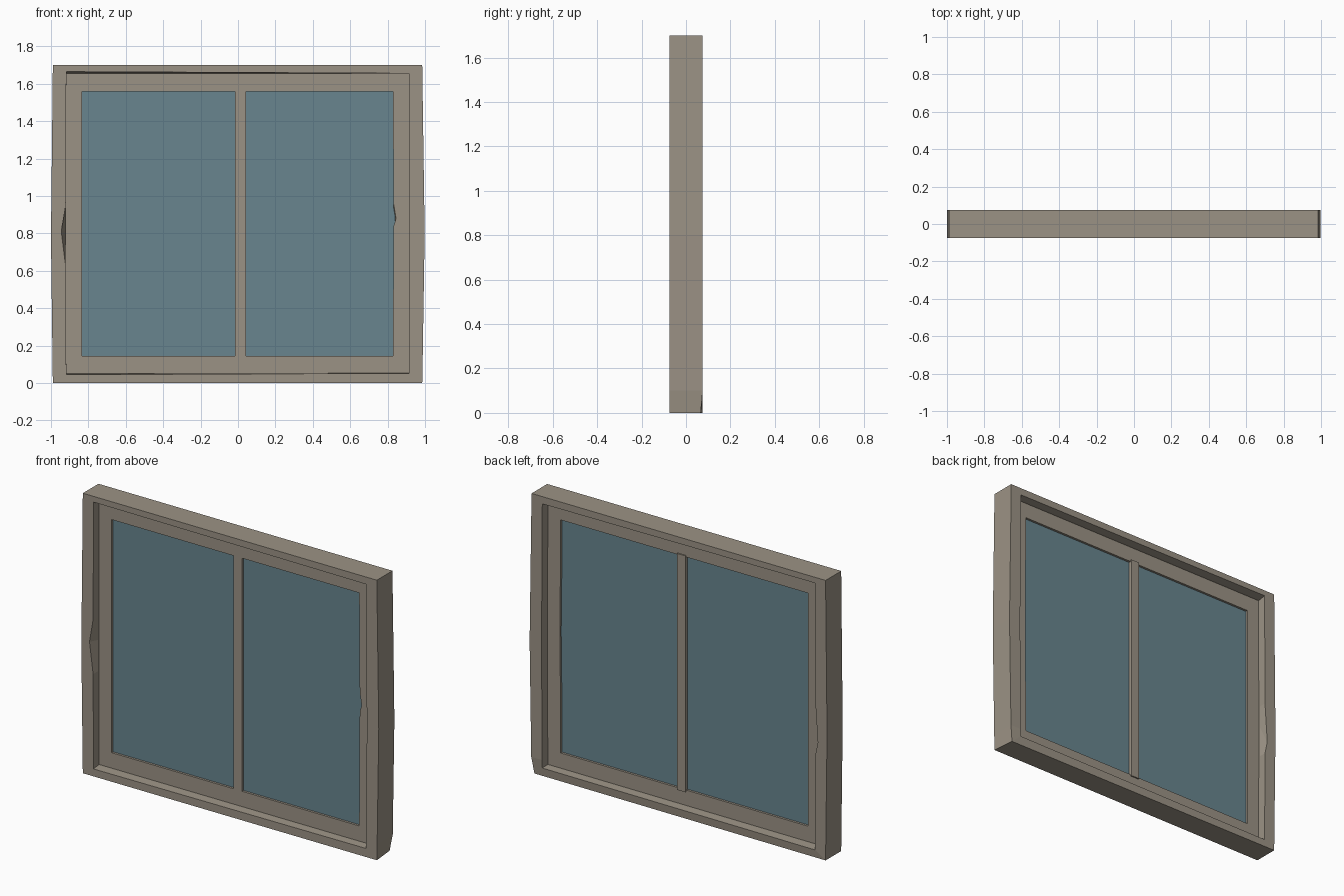
import bpy, bmesh

if "Cube" in bpy.data.objects:
    bpy.data.objects.remove(bpy.data.objects["Cube"])


def material(name, rgb):
    m = bpy.data.materials.new(name)
    m.diffuse_color = (*rgb, 1)
    m.use_nodes = True
    m.node_tree.nodes["Principled BSDF"].inputs["Base Color"].default_value = m.diffuse_color
    return m


WOOD = material("weathered grey wood", (0.33, 0.29, 0.235))
GLASS = material("blue grey glass", (0.14, 0.235, 0.275))


def finish(bm, name, mat):
    bmesh.ops.recalc_face_normals(bm, faces=bm.faces)
    me = bpy.data.meshes.new(name)
    bm.to_mesh(me)
    bm.free()
    me.materials.append(mat)
    ob = bpy.data.objects.new(name, me)
    bpy.context.collection.objects.link(ob)
    return ob


def ring(name, loops, mat):
    """Closed frame skinned through outer front, outer back, inner back, inner front loops."""
    bm = bmesh.new()
    rows = [[bm.verts.new(p) for p in loop] for loop in loops]
    n = len(rows[0])
    for a, b in zip(rows, rows[1:] + rows[:1]):
        for i in range(n):
            j = (i + 1) % n
            bm.faces.new((a[i], a[j], b[j], b[i]))
    return finish(bm, name, mat)


def box(name, x0, x1, y0, y1, z0, z1, mat):
    bm = bmesh.new()
    bmesh.ops.create_cube(bm, size=1)
    for v in bm.verts:
        v.co = (x1 if v.co.x > 0 else x0, y1 if v.co.y > 0 else y0, z1 if v.co.z > 0 else z0)
    return finish(bm, name, mat)


def loop(points, y):
    return [(x, y, z) for x, z in points]


# Outer frame: sides bulge slightly, worn by small chips
D = 0.075
outer = [(-0.99, 0), (0.985, 0), (0.987, 0.1), (0.998, 0.8), (0.985, 1.7),
         (-0.99, 1.7), (-0.998, 0.95), (-1.0, 0.81), (-0.998, 0.62)]
inner_front = [(-0.918, 0.045), (0.913, 0.052), (0.914, 0.1), (0.918, 0.8), (0.913, 1.656),
               (-0.918, 1.665), (-0.921, 0.95), (-0.945, 0.81), (-0.921, 0.62)]
inner_mid = [(-0.918, 0.051), (0.913, 0.053), (0.914, 0.1), (0.918, 0.8), (0.913, 1.654),
             (-0.918, 1.656), (-0.921, 0.95), (-0.921, 0.81), (-0.921, 0.62)]
inner_back = [(x, z) for x, z in inner_front]
inner_back[7] = (-0.938, 0.7)
back = loop(outer, D)
back[1] = (0.972, 0.066, 0)        # chipped lower back corner
ring("outer_frame", [loop(outer, -D), back, loop(inner_back, D),
                     loop(inner_mid, 0.03), loop(inner_mid, -0.03),
                     loop(inner_front, -D)], WOOD)

# Recessed sash, its edges let into the outer frame
S = 0.02
so = [(-0.94, 0.03), (0.94, 0.03), (0.94, 0.84), (0.94, 0.9), (0.94, 0.96),
      (0.94, 1.68), (-0.94, 1.68)]
si = [(-0.835, 0.145), (0.828, 0.145), (0.832, 0.84), (0.832, 0.9), (0.832, 0.96),
      (0.828, 1.56), (-0.835, 1.56)]
si_front = list(si)
si_front[3] = (0.845, 0.88)        # small chip by the glass
ring("sash", [loop(so, -S), loop(so, S), loop(si, S), loop(si_front, -S)], WOOD)

# Centre bar and the two panes
box("centre_bar", -0.015, 0.042, -S, 0.028, 0.135, 1.57, WOOD)
for side, x0, x1 in (("left", -0.85, 0.0), ("right", 0.03, 0.85)):
    box(side + "_pane", x0, x1, -0.006, 0.006, 0.13, 1.575, GLASS)
